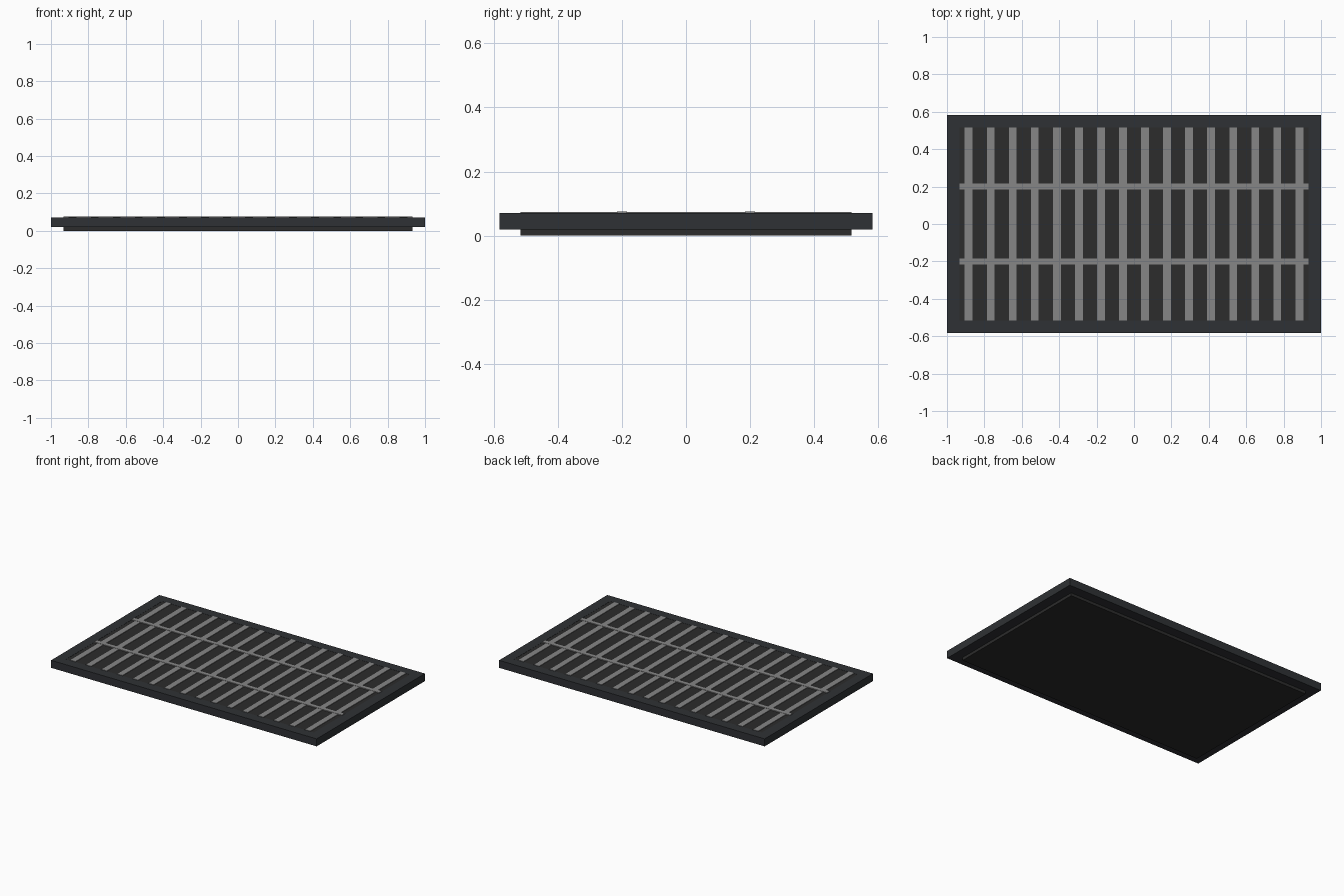
import bpy

if "Cube" in bpy.data.objects:
    bpy.data.objects.remove(bpy.data.objects["Cube"])


def material(name, rgb):
    m = bpy.data.materials.new(name)
    m.diffuse_color = (*rgb, 1)
    m.use_nodes = True
    m.node_tree.nodes["Principled BSDF"].inputs["Base Color"].default_value = m.diffuse_color
    return m


FRAME = material("frame_charcoal", (0.028, 0.031, 0.035))
PANEL = material("panel_black", (0.025, 0.025, 0.025))
METAL = material("bar_grey", (0.24, 0.24, 0.24))


def box(name, x, y, z, mat):
    """Box from (min, max) ranges on each axis."""
    bpy.ops.mesh.primitive_cube_add(size=1, location=[sum(r) / 2 for r in (x, y, z)])
    ob = bpy.context.object
    ob.name = name
    ob.scale = [r[1] - r[0] for r in (x, y, z)]
    bpy.ops.object.transform_apply(location=False, rotation=False, scale=True)
    ob.data.materials.append(mat)
    return ob


X, Y = 1.0, 0.582        # outer half sizes
IX, IY = 0.933, 0.516    # inner half sizes
Z0, Z1 = 0.02, 0.071     # frame bottom and top

# Outer frame: long rails and end rails
for side, s in (("front", -1), ("back", 1)):
    box("frame_" + side, (-X, X), sorted((s * IY, s * Y)), (Z0, Z1), FRAME)
for side, s in (("left", -1), ("right", 1)):
    box("frame_" + side, sorted((s * IX, s * X)), (-IY, IY), (Z0, Z1), FRAME)

# Inset panel, projecting below the frame
box("base_panel", (-IX, IX), (-IY, IY), (0, 0.07), PANEL)

# Long slats across the depth
COUNT, FIRST, W = 16, -0.884, 0.042
for i in range(COUNT):
    x = FIRST - 2 * FIRST * i / (COUNT - 1)
    box(f"slat_{i + 1}", (x - W / 2, x + W / 2), (-IY, IY), (0.06, 0.074), METAL)

# Two cross bars, just proud of the slats
for side, y in (("front", -0.2), ("back", 0.2)):
    box("cross_bar_" + side, (-IX, IX), (y - 0.016, y + 0.016), (0.06, 0.0755), METAL)
